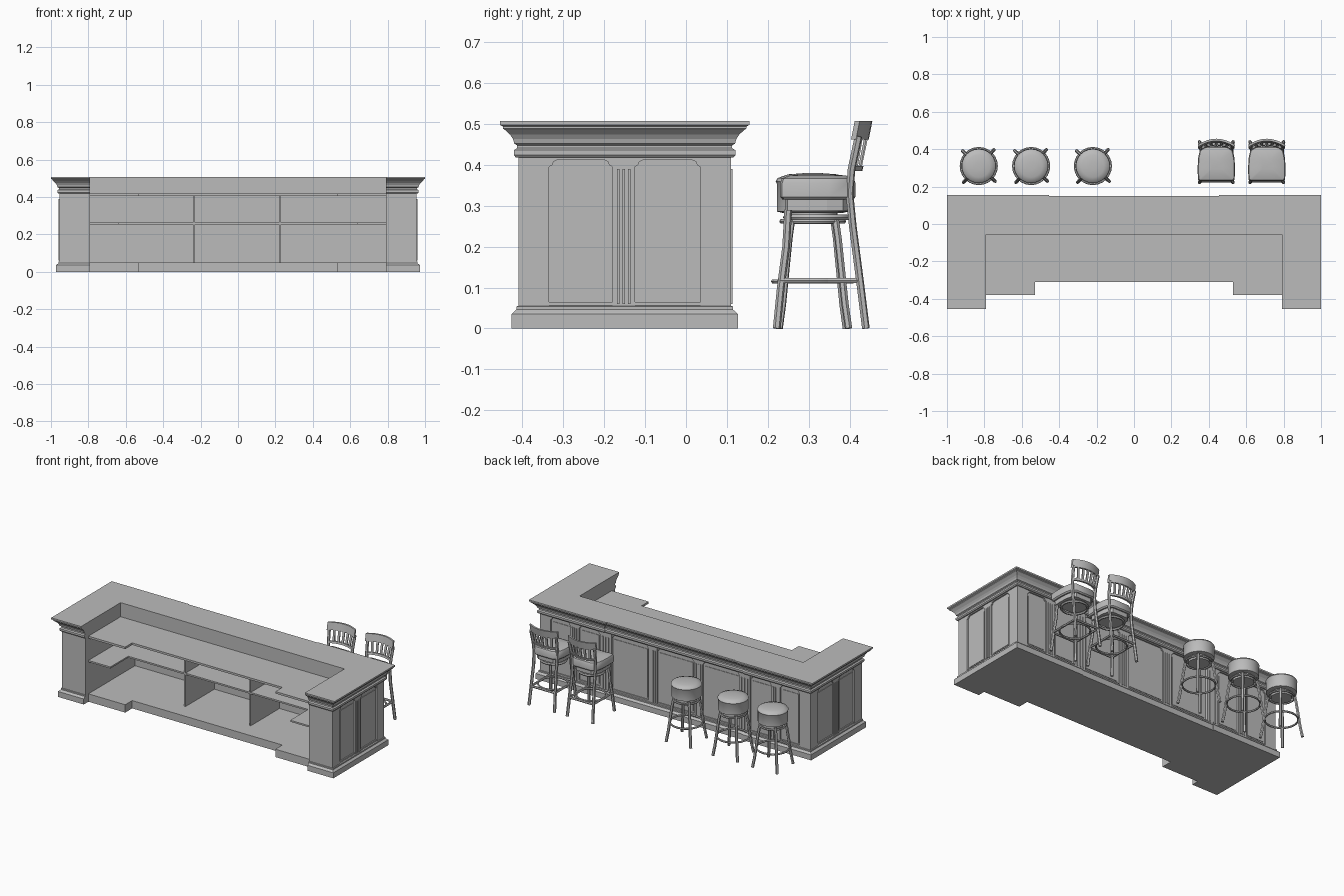
import bpy, bmesh, math
from mathutils import Vector

cube = bpy.data.objects.get("Cube")
if cube:
    bpy.data.objects.remove(cube)

grey = bpy.data.materials.new("plain_grey")
grey.use_nodes = True
grey.diffuse_color = (0.5, 0.5, 0.5, 1)
grey.node_tree.nodes["Principled BSDF"].inputs["Base Color"].default_value = (0.5, 0.5, 0.5, 1)


def loft(name, rings, smooth=False):
    """Skin equal-length rings of points and cap both ends."""
    bm = bmesh.new()
    rows = [[bm.verts.new(p) for p in ring] for ring in rings]
    n = len(rows[0])
    for low, high in zip(rows, rows[1:]):
        for i in range(n):
            j = (i + 1) % n
            bm.faces.new((low[i], low[j], high[j], high[i]))
    bm.faces.new(rows[0][::-1])
    bm.faces.new(rows[-1])
    bmesh.ops.recalc_face_normals(bm, faces=bm.faces)
    mesh = bpy.data.meshes.new(name)
    bm.to_mesh(mesh)
    bm.free()
    mesh.materials.append(grey)
    obj = bpy.data.objects.new(name, mesh)
    bpy.context.collection.objects.link(obj)
    if smooth:
        soften(obj)
    return obj


def soften(obj):
    bpy.ops.object.select_all(action='DESELECT')
    obj.select_set(True)
    bpy.context.view_layer.objects.active = obj
    bpy.ops.object.shade_smooth_by_angle(angle=math.radians(40))


def flat(a, b, c):
    return Vector((a, b, c))


def prism(name, pts, lo, hi, place=flat):
    return loft(name, [[place(a, b, c) for a, b in pts] for c in (lo, hi)])


def rect(a0, a1, b0, b1):
    return [(a0, b0), (a1, b0), (a1, b1), (a0, b1)]


def tube(name, pts, radius, sides=1, cyclic=False):
    curve = bpy.data.curves.new(name, 'CURVE')
    curve.dimensions = '3D'
    curve.bevel_depth = radius
    curve.bevel_resolution = sides
    curve.use_fill_caps = True
    line = curve.splines.new('POLY')
    line.points.add(len(pts) - 1)
    for point, co in zip(line.points, pts):
        point.co = (*co, 1)
    line.use_cyclic_u = cyclic
    obj = bpy.data.objects.new(name, curve)
    bpy.context.collection.objects.link(obj)
    curve.materials.append(grey)
    bpy.ops.object.select_all(action='DESELECT')
    obj.select_set(True)
    bpy.context.view_layer.objects.active = obj
    bpy.ops.object.convert(target='MESH')
    soften(obj)


def circle(cx, cy, r, z, n=24):
    return [Vector((cx + r * math.cos(math.tau * i / n), cy + r * math.sin(math.tau * i / n), z))
            for i in range(n)]


# Bar walls and moulded top, swept around a U-shaped plan
PLAN = [(.79, -.41, 0, -1), (.955, -.41, 1, -1), (.955, .11, 1, 1), (.5, .11, -1, 1), (.5, .105, -1, 1)]


def u_ring(off, z, inner):
    half = [Vector((x + nx * off, y + ny * off, z)) for x, y, nx, ny in PLAN]
    other = [Vector((-p.x, p.y, z)) for p in reversed(half)]
    return half + other + [Vector((-.79, inner, z)), Vector((.79, inner, z))]


WALL = [(.017, 0), (.017, .035), (.012, .04), (.005, .046), (.005, .054), (-.01, .057), (-.01, .425)]
TOP = [(.006, .418), (.011, .424), (.011, .436), (.003, .441), (.003, .448), (.01, .452), (.013, .463),
       (.02, .474), (.032, .485), (.038, .489), (.038, .494), (.045, .498), (.045, .508)]
loft("bar_wall", [u_ring(o, z, .09) for o, z in WALL])
loft("bar_top", [u_ring(o, z, -.055) for o, z in TOP])


# Stepped base, shelf and work counter inside the U
def stepped(name, notch, wing, mid, z0, z1):
    half = [(.79, .095), (.79, wing), (notch, wing), (notch, mid)]
    prism(name, half + [(-x, y) for x, y in reversed(half)], z0, z1)


stepped("inner_base", .53, -.38, -.31, 0, .05)
stepped("middle_shelf", .635, -.38, -.2, .253, .263)
stepped("work_counter", .53, -.38, -.31, .405, .418)
for x in (-.235, .225):
    prism("shelf_divider", rect(x - .005, x + .005, -.2, .095), .05, .406)


# Panelled faces: posts, fluted pilasters and notched panel heads
def panelled(place, posts, fluted):
    for k, (a, b) in enumerate(posts):
        prism("post", rect(a, b, .055, .42), -.011, 0, place)
        if k in fluted:
            for t in (.25, .5, .75):
                u = a + (b - a) * t
                prism("flute", rect(u - .003, u + .003, .06, .39), -.001, .004, place)
    for (_, a), (b, _) in zip(posts, posts[1:]):
        left = [(0, .395), (.008, .4), (.011, .408), (.02, .412)]
        head = [(a, .42)] + [(a + u, z) for u, z in left]
        head += [(b - u, z) for u, z in reversed(left)] + [(b, .42)]
        prism("panel_head", head, -.011, -.001, place)
        prism("panel_sill", rect(a, b, .055, .065), -.011, -.003, place)
        prism("raised_panel", rect(a + .012, b - .012, .075, .385), -.011, -.007, place)


for s in (1, -1):
    panelled(lambda u, z, d: Vector((s * (.955 + d), u, z)),
             [(-.41, -.335), (-.18, -.125), (.035, .11)], [1])
    panelled(lambda u, z, d: Vector((s * u, .11 + d, z)),
             [(.45, .53), (.68, .74), (.88, .945)], [0, 1])
    panelled(lambda u, z, d: Vector((s * u, .105 + d, z)), [(.13, .19), (.45, .46)], [0])
    prism("arm_end", rect(.79, .945, .055, .42), -.011, 0,
          lambda u, z, d: Vector((s * u, -.41 - d, z)))
panelled(lambda u, z, d: Vector((u, .105 + d, z)), [(-.14, -.13), (.13, .14)], [])


# Round stools
def round_stool(cx, cy):
    seat = [(.075, .283), (.088, .286), (.088, .355), (.091, .36), (.086, .368), (.06, .377), (.02, .38)]
    loft("stool_seat", [circle(cx, cy, r, z) for r, z in seat], True)
    loft("stool_swivel", [circle(cx, cy, .06, z) for z in (.255, .285)], True)
    for k in range(4):
        ang = math.radians(47 + 90 * k)
        c, s = math.cos(ang), math.sin(ang)
        leg = [(.12, 0), (.108, .06), (.098, .13), (.085, .22), (.074, .275)]
        tube("stool_leg", [(cx + r * c, cy + r * s, z) for r, z in leg], .009)
    tube("stool_foot_ring", circle(cx, cy, .096, .115), .006, 1, True)
    tube("stool_upper_ring", circle(cx, cy, .076, .262), .006, 1, True)


for x in (-.83, -.55, -.22):
    round_stool(x, .31)


# High chairs facing the bar
def high_chair(cx):
    half = [(.085, .23), (.098, .235), (.1, .29), (.098, .35), (.088, .395), (.06, .415)]
    outline = half + [(-x, y) for x, y in reversed(half)]
    levels = [(.93, .315), (1, .322), (1, .355), (.95, .367), (.75, .374), (.3, .378)]
    loft("chair_seat", [[Vector((cx + x * k, .32 + (y - .32) * k, z)) for x, y in outline]
                        for k, z in levels], True)
    loft("chair_seat_frame", [[Vector((cx + x * .85, .32 + (y - .32) * .85, z)) for x, y in outline]
                              for z in (.288, .316)])
    tube("chair_swivel_ring", circle(cx, .32, .075, .272), .008, 1, True)
    for s in (1, -1):
        front = [(.09, .222, 0), (.083, .232, .1), (.075, .245, .2), (.07, .25, .29)]
        back = [(.09, .44, 0), (.085, .425, .12), (.08, .408, .25), (.082, .4, .33),
                (.085, .405, .39), (.09, .422, .47)]
        tube("chair_front_leg", [(cx + s * x, y, z) for x, y, z in front], .0095)
        tube("chair_back_leg", [(cx + s * x, y, z) for x, y, z in back], .0095)
        tube("chair_side_rail", [(cx + s * .084, .23, .117), (cx + s * .084, .427, .117)], .007)
    for y, z in ((.23, .117), (.427, .117)):
        tube("chair_cross_rail", [(cx - .084, y, z), (cx + .084, y, z)], .007)
    tube("chair_foot_ring", circle(cx, .325, .088, .117), .006, 1, True)

    # Curved backrest with slats
    def bow(x):
        return .03 * (1 - (x / .095) ** 2)

    def rail(name, z0, z1, y0, y1, wide):
        rings = []
        for k in range(9):
            x = wide * (k / 4 - 1)
            rings.append([Vector((cx + x, y + bow(x) + d, z)) for y, z, d in
                          ((y0, z0, -.006), (y0, z0, .006), (y1, z1, .006), (y1, z1, -.006))])
        loft(name, rings, True)

    rail("chair_top_rail", .462, .508, .411, .42, .097)
    rail("chair_lower_rail", .385, .397, .395, .398, .086)
    for k in range(-2, 3):
        x0, x1 = k * .027, k * .031
        loft("chair_slat", [[Vector((cx + x + a, y + bow(x) + b, z)) for a, b in rect(-.007, .007, -.003, .003)]
                            for x, y, z in ((x0, .396, .39), (x1, .412, .466))])


for x in (.44, .71):
    high_chair(x)
